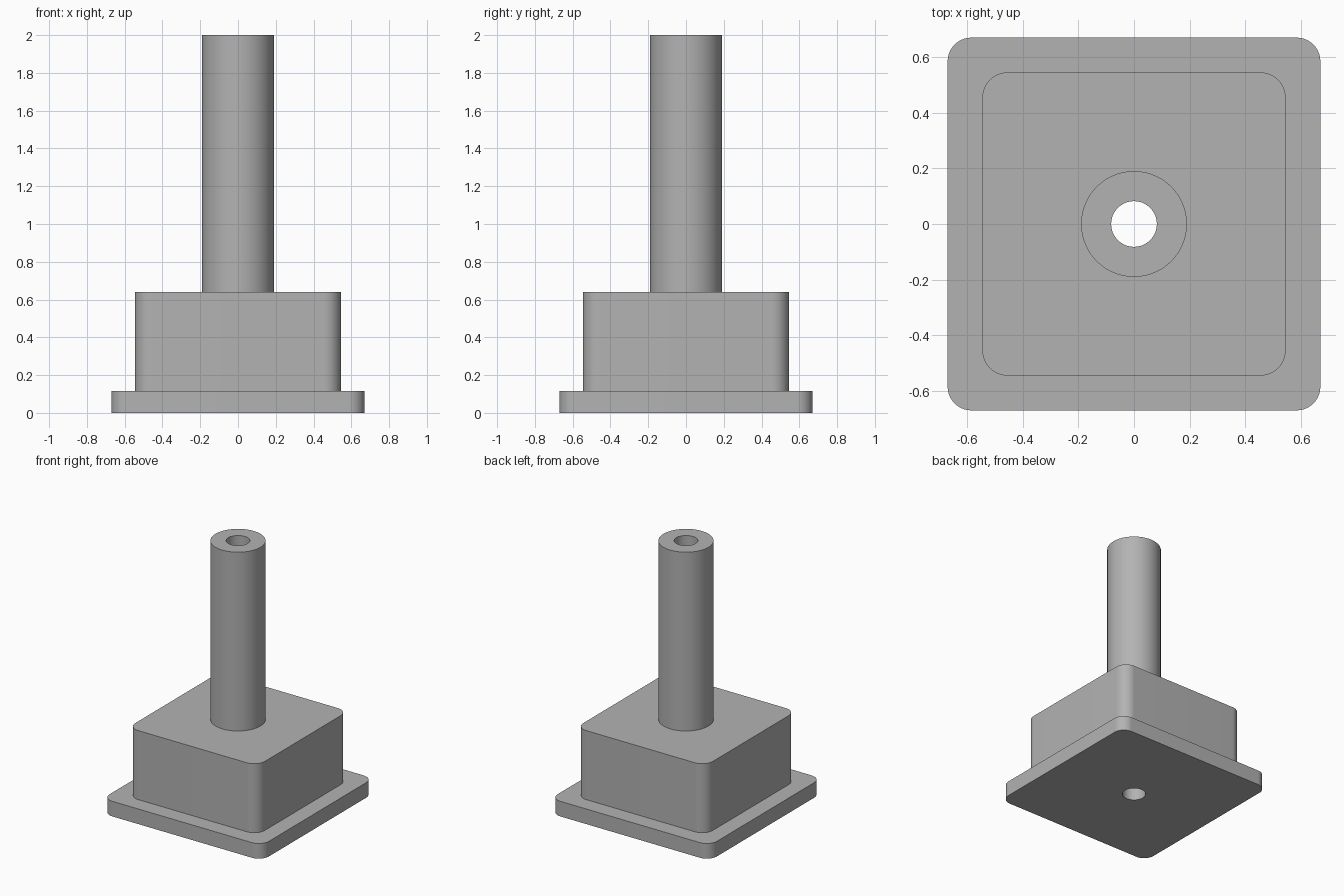
import bpy, bmesh
from math import cos, sin, pi

cube = bpy.data.objects.get("Cube")
if cube:
    bpy.data.objects.remove(cube, do_unlink=True)

HOLE = 0.082   # bore radius, running through every part
STEPS = 24     # points per quarter turn

# Plain grey material
grey = bpy.data.materials.new("plain grey")
grey.use_nodes = True
colour = (0.45, 0.45, 0.45, 1)
grey.diffuse_color = colour
grey.node_tree.nodes["Principled BSDF"].inputs["Base Color"].default_value = colour


def ring(bm, half, radius, z):
    """Rounded square of half-width `half`; a circle when radius equals half."""
    verts = []
    for i in range(4 * STEPS):
        quarter, step = divmod(i, STEPS)
        # corners of a square end exactly on the straight sides
        share = (step + 0.5) / STEPS if half == radius else step / (STEPS - 1)
        angle = (quarter + share) * pi / 2
        middle = quarter * pi / 2 + pi / 4
        offset = half - radius
        sx = 1 if cos(middle) > 0 else -1
        sy = 1 if sin(middle) > 0 else -1
        verts.append(bm.verts.new((sx * offset + radius * cos(angle),
                                   sy * offset + radius * sin(angle), z)))
    return verts


def bored_block(name, half, radius, bottom, top):
    """Upright solid with the bore through its centre."""
    bm = bmesh.new()
    loops = [ring(bm, HOLE, HOLE, bottom), ring(bm, half, radius, bottom),
             ring(bm, half, radius, top), ring(bm, HOLE, HOLE, top)]
    for a, b in zip(loops, loops[1:] + loops[:1]):
        for i in range(len(a)):
            j = (i + 1) % len(a)
            bm.faces.new((a[i], a[j], b[j], b[i]))
    bmesh.ops.recalc_face_normals(bm, faces=bm.faces)
    mesh = bpy.data.meshes.new(name)
    bm.to_mesh(mesh)
    bm.free()
    mesh.materials.append(grey)
    obj = bpy.data.objects.new(name, mesh)
    bpy.context.collection.objects.link(obj)
    bpy.ops.object.select_all(action="DESELECT")
    obj.select_set(True)
    bpy.context.view_layer.objects.active = obj
    bpy.ops.object.shade_smooth_by_angle(angle=pi / 6)


# Stacked parts, bottom to top
bored_block("base_plate", 0.67, 0.085, 0, 0.115)
bored_block("square_block", 0.545, 0.09, 0.115, 0.64)
bored_block("tube", 0.19, 0.19, 0.64, 2)
